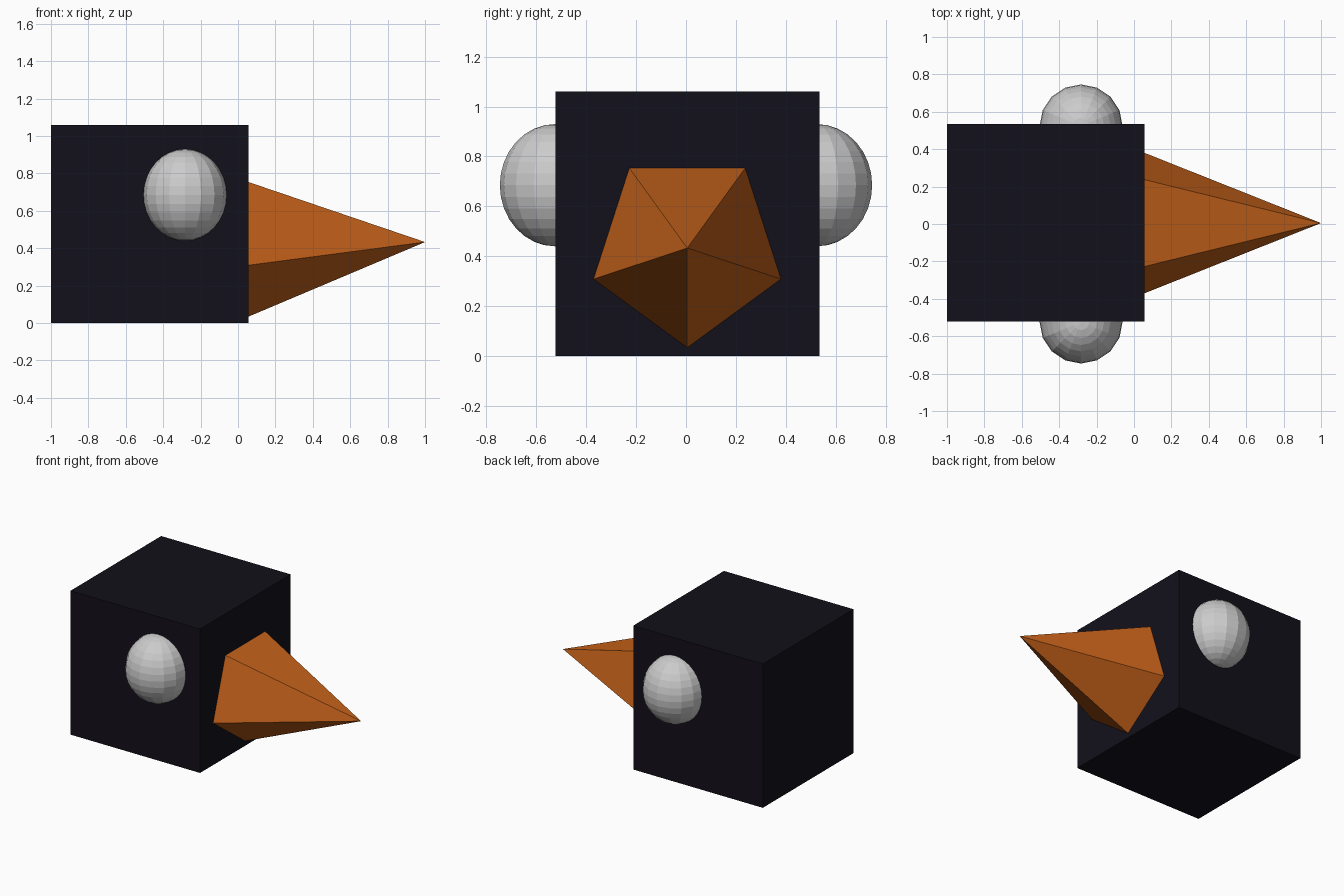
import bpy, bmesh, math
from mathutils import Vector

if "Cube" in bpy.data.objects:
    bpy.data.objects.remove(bpy.data.objects["Cube"])


def paint(obj, name, color):
    mat = bpy.data.materials.new(name)
    mat.diffuse_color = (*color, 1.0)
    mat.use_nodes = True
    mat.node_tree.nodes["Principled BSDF"].inputs["Base Color"].default_value = mat.diffuse_color
    obj.data.materials.append(mat)


# Head: a plain dark cube
bpy.ops.mesh.primitive_cube_add(size=1.056, location=(-0.472, 0.006, 0.53))
head = bpy.context.object
head.name = "head"
head.dimensions = (1.056, 1.056, 1.06)
paint(head, "dark", (0.006, 0.005, 0.010))

# Beak: five-sided pyramid with one corner pointing down
bm = bmesh.new()
base = []
for i in range(5):
    a = math.radians(-90 + 72 * i)
    base.append(bm.verts.new((0.053, 0.005 + 0.396 * math.cos(a), 0.432 + 0.399 * math.sin(a))))
tip = bm.verts.new((1.0, 0.005, 0.433))
bm.faces.new(base)
for i in range(5):
    bm.faces.new((base[i], base[(i + 1) % 5], tip))
bmesh.ops.recalc_face_normals(bm, faces=bm.faces)
mesh = bpy.data.meshes.new("beak")
bm.to_mesh(mesh)
bm.free()
beak = bpy.data.objects.new("beak", mesh)
bpy.context.collection.objects.link(beak)
paint(beak, "orange", (0.55, 0.12, 0.01))

# Eyes: faceted ellipsoids half sunk into each side
for side, name in ((-1, "eye_front"), (1, "eye_back")):
    bpy.ops.mesh.primitive_uv_sphere_add(segments=16, ring_count=16, radius=1,
                                         location=(-0.283, side * 0.524, 0.685))
    eye = bpy.context.object
    eye.name = name
    eye.scale = (0.222, 0.222, 0.245)
